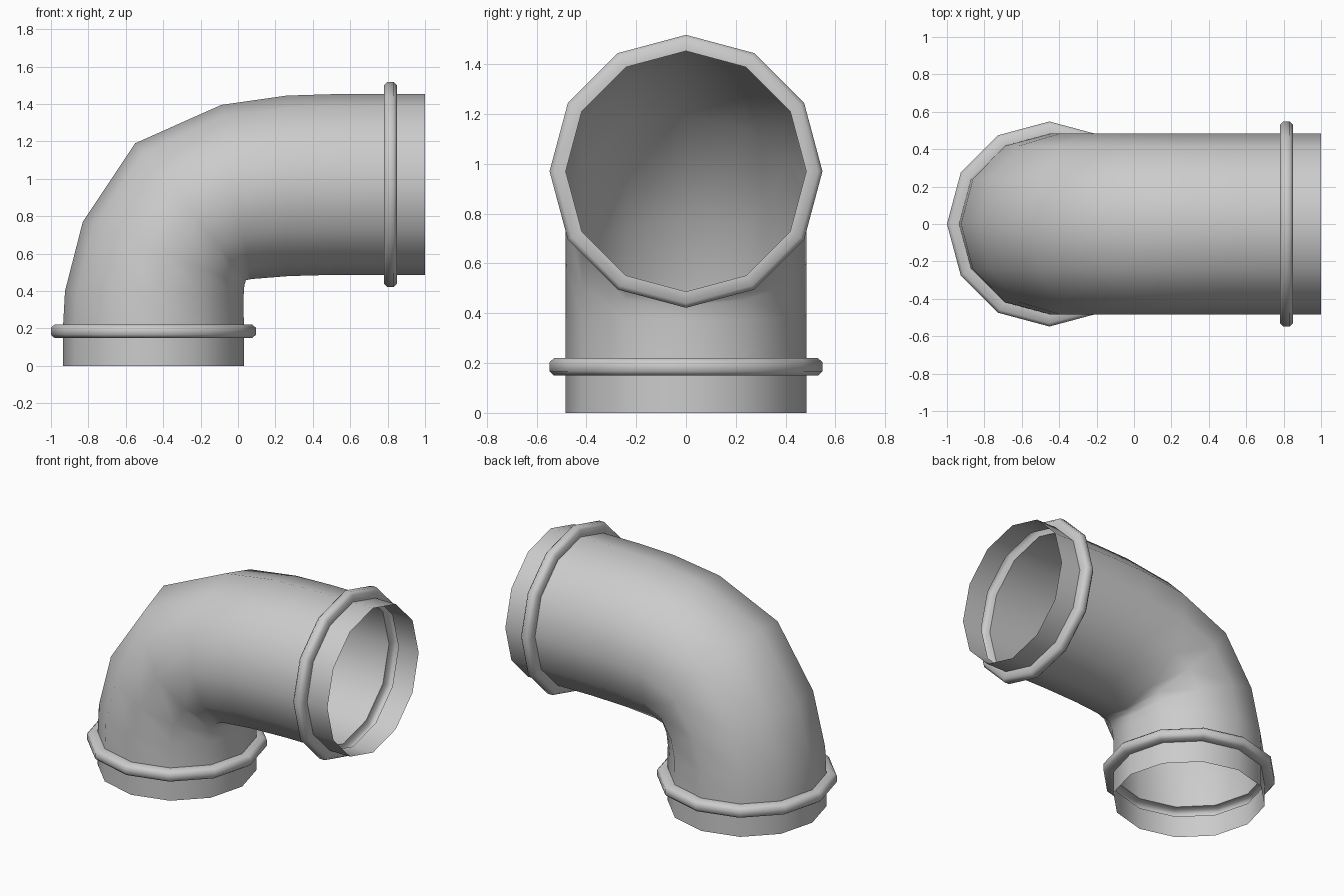
import bpy, bmesh, math
from mathutils import Vector

if "Cube" in bpy.data.objects:
    bpy.data.objects.remove(bpy.data.objects["Cube"])

SIDES = 12
R = 0.483            # pipe radius
CX, CZ = -0.452, 0.97  # axes of the vertical and horizontal legs

# Bead profile: (offset along the pipe from the bead centre, radius)
BEAD = [(-0.035, R), (-0.035, 0.53), (-0.018, 0.548),
        (0.018, 0.548), (0.035, 0.53), (0.035, R)]


def upright(z, r):
    return (CX - r, z), (CX + r, z), r


def level(x, r):
    return (x, CZ + r), (x, CZ - r), r


# Cross-sections along the elbow: (outer x,z), (inner x,z), half width in y
sections = [upright(0, R)]
sections += [upright(0.185 + d, r) for d, r in BEAD]
sections += [
    ((-0.925, 0.40), (0.030, 0.375), R),
    ((-0.83, 0.77), (0.034, 0.43), R),
    ((-0.55, 1.19), (0.042, 0.458), R),
    ((-0.09, 1.395), (0.07, 0.464), R),
    ((0.26, 1.445), (0.27, 0.48), R),
    level(0.52, R),
]
sections += [level(0.815 + d, r) for d, r in BEAD]
sections += [level(1.0, R)]

# Skin the sections into one open-ended pipe
bm = bmesh.new()
rings = []
for (ox, oz), (ix, iz), w in sections:
    out, inn = Vector((ox, 0, oz)), Vector((ix, 0, iz))
    mid, half = (out + inn) / 2, (out - inn) / 2
    angles = [2 * math.pi * i / SIDES for i in range(SIDES)]
    rings.append([bm.verts.new(mid + half * math.cos(a) + Vector((0, w * math.sin(a), 0)))
                  for a in angles])
for a, b in zip(rings, rings[1:]):
    for i in range(SIDES):
        j = (i + 1) % SIDES
        bm.faces.new((a[i], b[i], b[j], a[j]))
bmesh.ops.recalc_face_normals(bm, faces=bm.faces)
# Make the normals face away from the pipe axis
bm.faces.ensure_lookup_table()
f = bm.faces[0]
f.normal_update()
if f.normal.dot(f.calc_center_median() - Vector((CX, 0, 0))) < 0:
    bmesh.ops.reverse_faces(bm, faces=bm.faces)

mesh = bpy.data.meshes.new("pipe_elbow")
bm.to_mesh(mesh)
bm.free()
pipe = bpy.data.objects.new("pipe_elbow", mesh)
bpy.context.collection.objects.link(pipe)
bpy.context.view_layer.objects.active = pipe
pipe.select_set(True)
bpy.ops.object.shade_smooth_by_angle(angle=math.radians(50))
